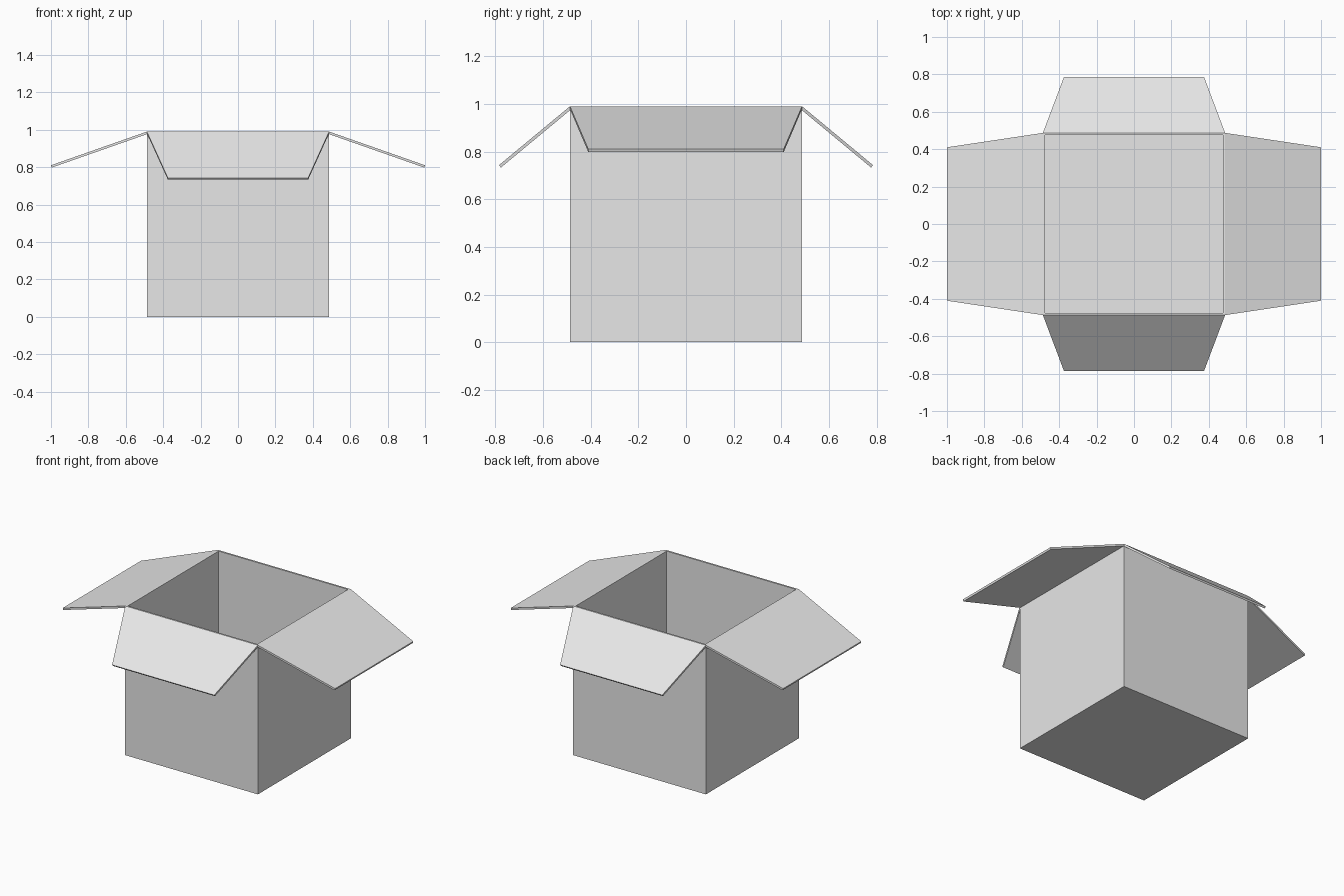
import bpy
import bmesh
from math import pi
from mathutils import Matrix, Vector

cube = bpy.data.objects.get("Cube")
if cube:
    bpy.data.objects.remove(cube, do_unlink=True)

HALF, HEIGHT, WALL, FLAP = 0.487, 0.99, 0.017, 0.013

grey = bpy.data.materials.new("light grey card")
grey.use_nodes = True
grey.diffuse_color = (0.8, 0.8, 0.8, 1)
grey.node_tree.nodes["Principled BSDF"].inputs["Base Color"].default_value = (0.8, 0.8, 0.8, 1)


def add_object(name, bm):
    bmesh.ops.recalc_face_normals(bm, faces=bm.faces)
    mesh = bpy.data.meshes.new(name)
    bm.to_mesh(mesh)
    bm.free()
    mesh.materials.append(grey)
    obj = bpy.data.objects.new(name, mesh)
    bpy.context.collection.objects.link(obj)


def build_body():
    # Cube with its top inset and pushed down to leave thin walls and a floor
    bm = bmesh.new()
    bmesh.ops.create_cube(bm, size=1)
    bmesh.ops.scale(bm, vec=(2 * HALF, 2 * HALF, HEIGHT), verts=bm.verts)
    bmesh.ops.translate(bm, vec=(0, 0, HEIGHT / 2), verts=bm.verts)
    top = max(bm.faces, key=lambda f: f.calc_center_median().z)
    bmesh.ops.inset_region(bm, faces=[top], thickness=WALL)
    hole = bmesh.ops.extrude_discrete_faces(bm, faces=[top])["faces"][0]
    bmesh.ops.translate(bm, vec=(0, 0, WALL - HEIGHT), verts=hole.verts)
    add_object("box_body", bm)


def build_flap(name, turn, reach, tip_z, tip_half):
    # Tapered slab hinged on the rim and sloping outwards, built towards +x
    slope = Vector((reach - HALF, 0, tip_z - HEIGHT)).normalized()
    down = Vector((slope.z, 0, -slope.x)) * FLAP
    bm = bmesh.new()
    outline = [(HALF, -HALF, HEIGHT), (reach, -tip_half, tip_z),
               (reach, tip_half, tip_z), (HALF, HALF, HEIGHT)]
    face = bm.faces.new([bm.verts.new(p) for p in outline])
    new = bmesh.ops.extrude_face_region(bm, geom=[face], use_keep_orig=True)["geom"]
    bmesh.ops.translate(bm, vec=down,
                        verts=[g for g in new if isinstance(g, bmesh.types.BMVert)])
    bmesh.ops.transform(bm, matrix=Matrix.Rotation(turn, 4, "Z"), verts=bm.verts)
    add_object(name, bm)


build_body()
# Wide side flaps, then steeper and narrower front and back flaps
build_flap("left_flap", 0, 1.0, 0.81, 0.41)
build_flap("right_flap", pi, 1.0, 0.81, 0.41)
build_flap("back_flap", pi / 2, 0.785, 0.743, 0.375)
build_flap("front_flap", -pi / 2, 0.785, 0.743, 0.375)
